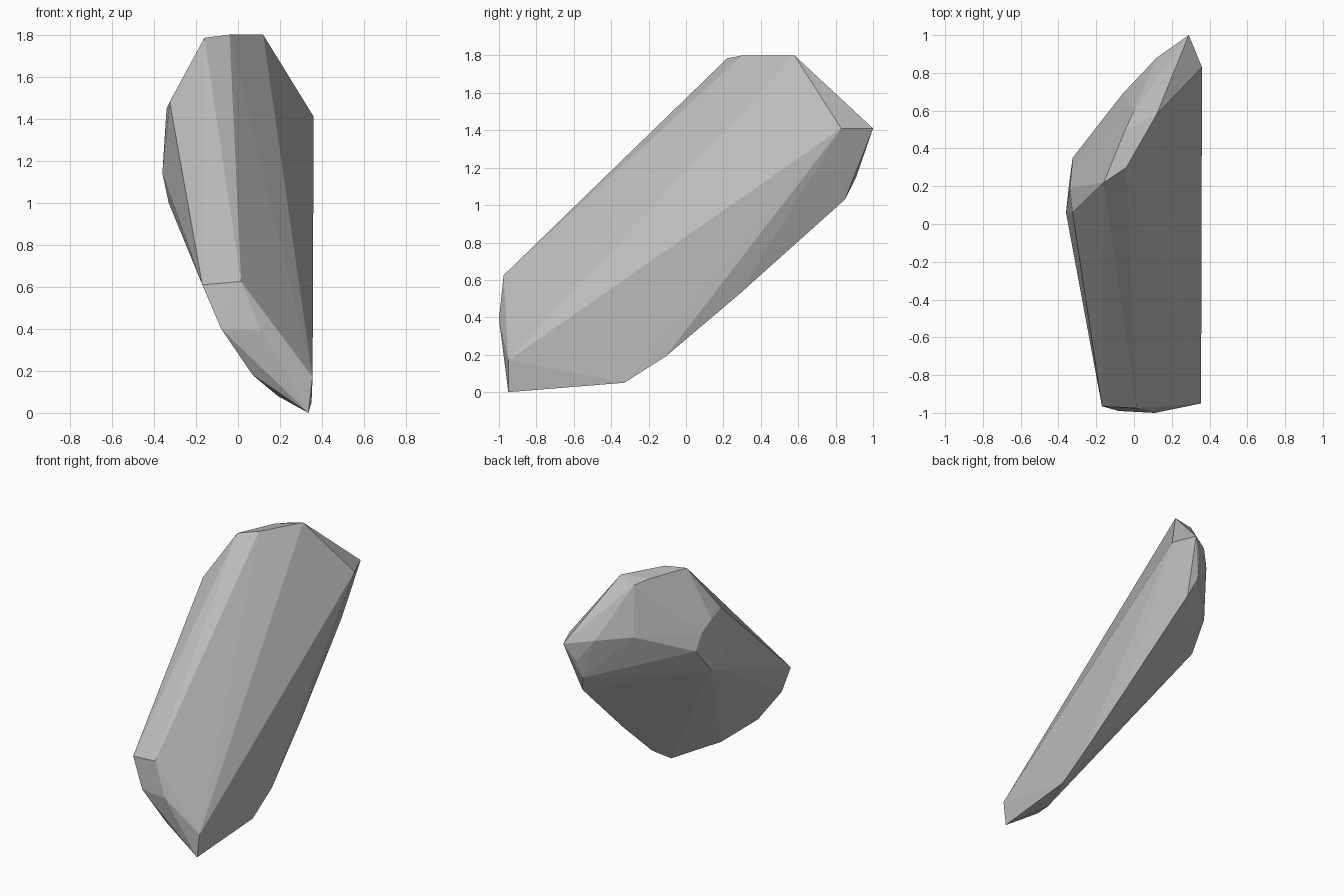
import bpy
import bmesh

# Remove only the default cube
default_cube = bpy.data.objects.get("Cube")
if default_cube:
    bpy.data.objects.remove(default_cube, do_unlink=True)


def flat_material(name, colour):
    """Make a single flat colour for viewport and render."""
    material = bpy.data.materials.new(name)
    material.use_nodes = True
    material.diffuse_color = colour
    shader = material.node_tree.nodes["Principled BSDF"]
    shader.inputs["Base Color"].default_value = colour
    shader.inputs["Roughness"].default_value = 0.9
    return material


def chiselled_stone(name, corner_groups, material):
    """Wrap a tight faceted skin around groups of corner points."""
    mesh = bpy.data.meshes.new(name)
    bm = bmesh.new()
    for group in corner_groups:
        for corner in group:
            bm.verts.new(corner)
    hull = bmesh.ops.convex_hull(bm, input=bm.verts[:])

    # Drop any corner that ended up inside the skin
    spare = set(hull["geom_interior"]) | set(hull["geom_unused"])
    loose = [item for item in spare if isinstance(item, bmesh.types.BMVert)]
    bmesh.ops.delete(bm, geom=loose, context="VERTS")
    bmesh.ops.recalc_face_normals(bm, faces=bm.faces[:])

    # Every facet stays flat
    for face in bm.faces:
        face.smooth = False
    bm.to_mesh(mesh)
    bm.free()

    mesh.materials.append(material)
    stone = bpy.data.objects.new(name, mesh)
    bpy.context.scene.collection.objects.link(stone)
    return stone


# Small flat crown at the top
crown = [
    (-.04, .3, 1.8), (.12, .58, 1.8), (-.16, .22, 1.785),
    (-.05, .49, 1.78), (0, .6, 1.76),
]

# Shoulder facets between the crown and the back
shoulder = [
    (-.325, .06, 1.48), (-.34, .19, 1.45), (-.33, .29, 1.38),
    (-.27, .34, 1.4), (-.05, .55, 1.54), (-.06, .69, 1.43),
    (.12, .88, 1.43), (.29, 1, 1.41), (.36, .83, 1.41),
]

# Blunt nose at the low front end
nose = [
    (-.17, -.965, .61), (.015, -.975, .625), (-.08, -.99, .4),
    (.11, -1, .39), (.355, -.95, .17), (.335, -.95, 0), (.07, -.93, .18),
]

# Keel and curved underside running up to the back
underside = [
    (.19, -.68, .08), (.35, -.33, .05), (.35, -.11, .19),
    (.31, .28, .52), (.24, .85, 1.03), (.2, .91, 1.15), (.22, .95, 1.28),
]

# Bulging flank on the narrow side
flank = [
    (-.36, .06, 1.14), (-.345, .2, 1.08), (-.325, .35, 1.27), (-.33, 0, 1),
]

stone_grey = flat_material("stone grey", (.5, .5, .5, 1))
chiselled_stone("rock", [crown, shoulder, nose, underside, flank], stone_grey)
